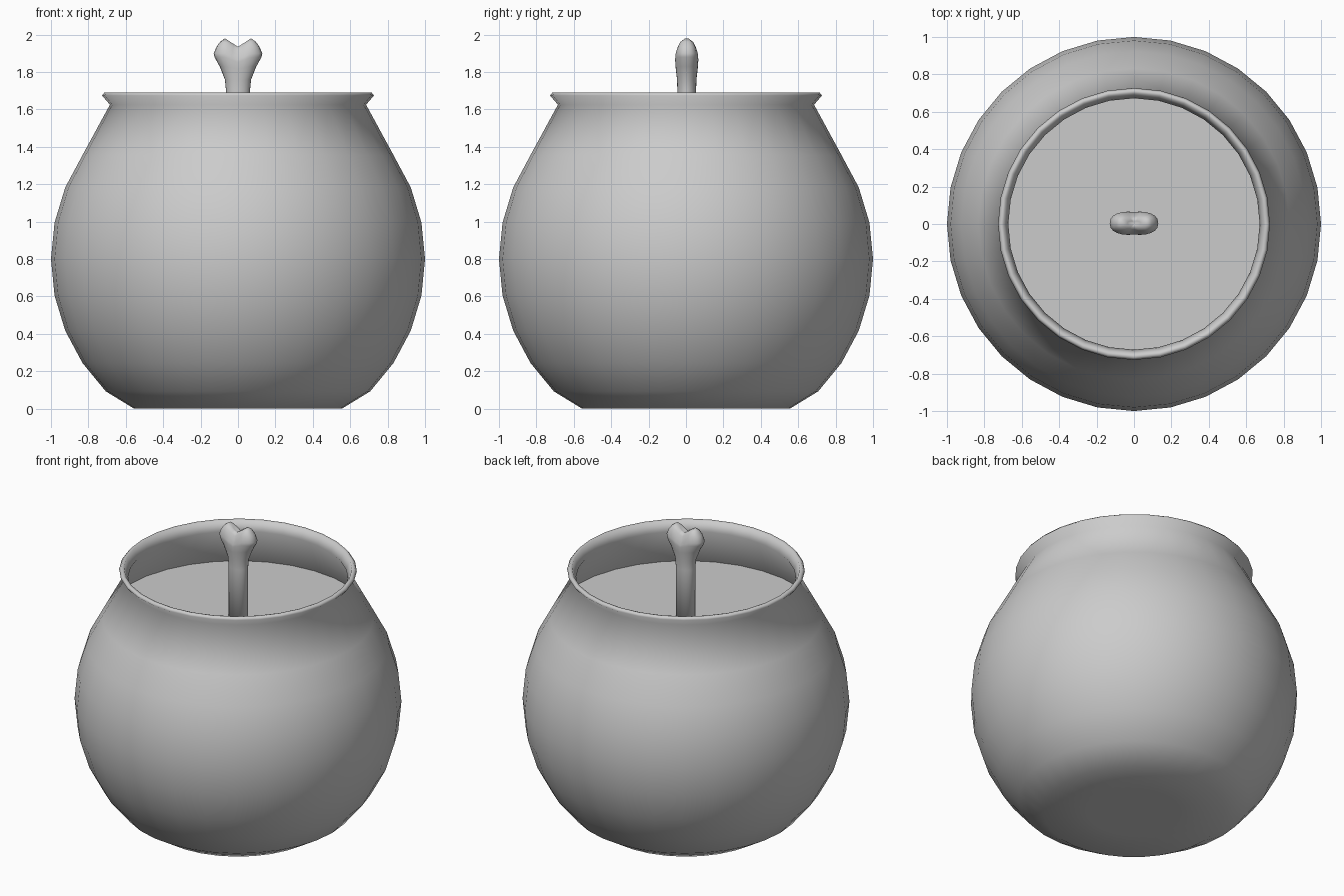
import bpy, bmesh, math

if "Cube" in bpy.data.objects:
    bpy.data.objects.remove(bpy.data.objects["Cube"])

SIDES = 32


def make_object(name, bm):
    bmesh.ops.recalc_face_normals(bm, faces=bm.faces)
    for f in bm.faces:
        f.smooth = True
    me = bpy.data.meshes.new(name)
    bm.to_mesh(me)
    bm.free()
    ob = bpy.data.objects.new(name, me)
    bpy.context.collection.objects.link(ob)
    return ob


def loft(bm, rings, start=None, end=None):
    """Bridge rings of points, closing the ends with a fan to a point."""
    vr = [[bm.verts.new(p) for p in r] for r in rings]
    n = len(vr[0])
    for a, b in zip(vr, vr[1:]):
        for i in range(n):
            j = (i + 1) % n
            bm.faces.new((a[i], a[j], b[j], b[i]))
    for tip, ring in ((start, vr[0]), (end, vr[-1])):
        if tip:
            c = bm.verts.new(tip)
            for i in range(n):
                bm.faces.new((c, ring[i], ring[(i + 1) % n]))


def circle(r, z, n=SIDES):
    return [(r * math.cos(2 * math.pi * i / n), r * math.sin(2 * math.pi * i / n), z)
            for i in range(n)]


# Pot: spherical belly with flat base, flared lip and thin inner wall
step = math.pi / 16
belly = [(math.cos(k * step), 0.8 + math.sin(k * step)) for k in range(-4, 4)]
outer = [(0.28, 0.0), (0.555, 0.0)] + belly + [(0.685, 1.625)]
lip = [(0.727, 1.675), (0.715, 1.69), (0.697, 1.688)]
wall = 0.015
inner = [(0.672, 1.625)] + [(r * (1 - wall), 0.8 + (z - 0.8) * (1 - wall))
                            for r, z in reversed(belly)] + [(0.55, 0.02)]
bm = bmesh.new()
loft(bm, [circle(r, z) for r, z in outer + lip + inner], (0, 0, 0), (0, 0, 0.02))
make_object("pot", bm)

# Liquid surface inside the pot
bm = bmesh.new()
bm.faces.new([bm.verts.new(p) for p in circle(0.82, 1.36)])
make_object("liquid", bm)

# Bone: oval sections, with a notch dipping between the two knuckles
sections = [(0.064, 0.050, 1.20), (0.064, 0.050, 1.70), (0.070, 0.052, 1.76),
            (0.098, 0.062, 1.83), (0.126, 0.068, 1.88), (0.130, 0.067, 1.90),
            (0.115, 0.058, 1.935), (0.095, 0.045, 1.962), (0.070, 0.028, 1.98),
            (0.035, 0.014, 1.98)]


def bone_ring(w, d, z, n=24):
    pts = []
    head = min(1, max(0, (z - 1.78) / 0.16))
    for i in range(n):
        a = 2 * math.pi * i / n
        x, s = w * math.cos(a), math.sin(a)
        mid = max(0, 1 - abs(x) / 0.07) * head
        y = d * (math.copysign(abs(s) ** (1 - 0.3 * head), s)) * (1 - 0.18 * mid)
        pts.append((x, y + 0.004, z - 0.045 * mid))
    return pts


bm = bmesh.new()
loft(bm, [bone_ring(*s) for s in sections], (0, 0.004, 1.20), (0, 0.004, 1.933))
make_object("bone", bm)
